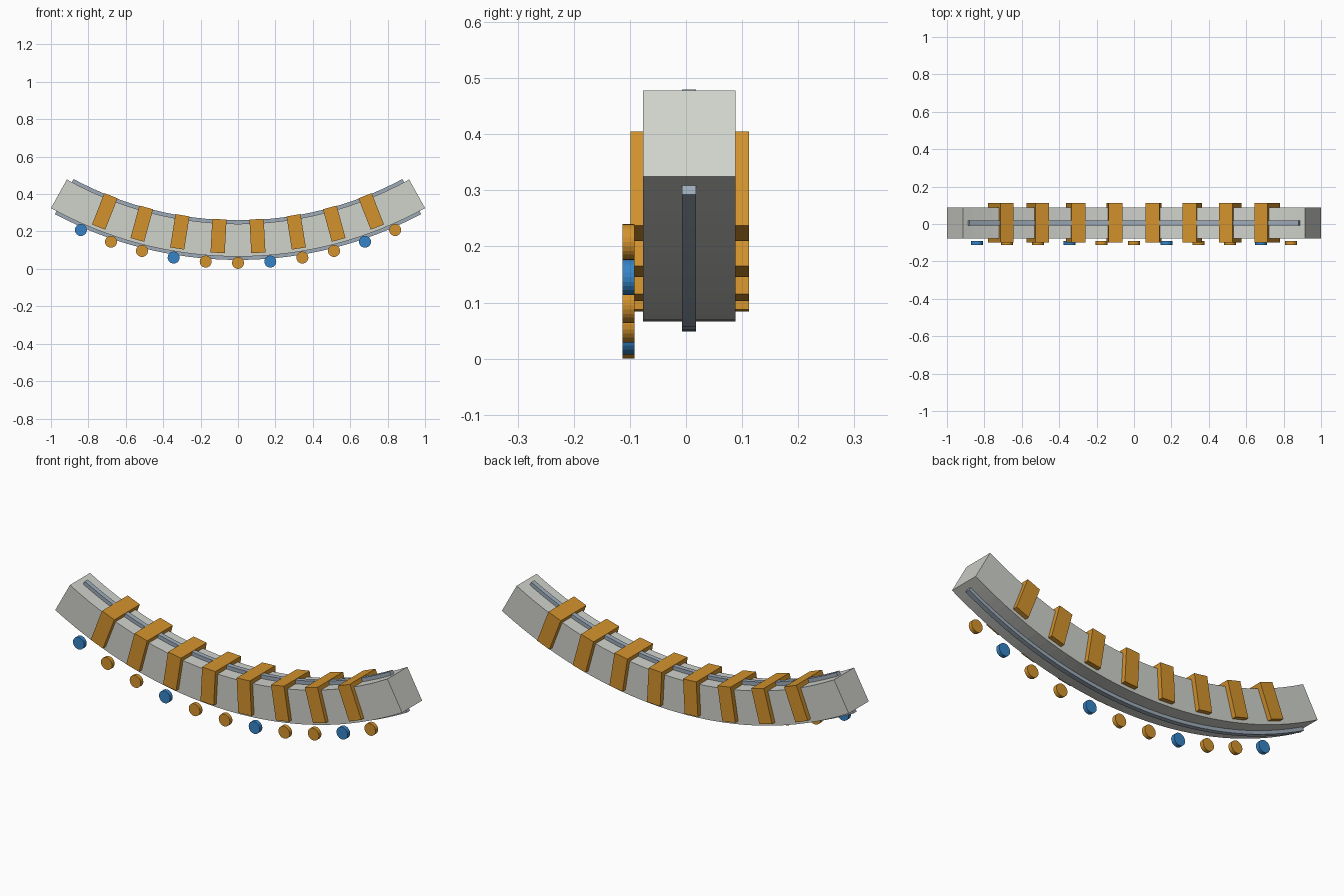
import bpy, bmesh, math
from mathutils import Matrix, Vector

cube = bpy.data.objects.get("Cube")
if cube:
    bpy.data.objects.remove(cube, do_unlink=True)

CENTRE_Z = 2.126          # centre of the shared bend
INNER, OUTER = 1.885, 2.06  # beam radii


def material(name, r, g, b):
    m = bpy.data.materials.new(name)
    m.use_nodes = True
    m.diffuse_color = (r, g, b, 1)
    m.node_tree.nodes["Principled BSDF"].inputs["Base Color"].default_value = (r, g, b, 1)
    return m


PALE = material("pale grey", 0.63, 0.645, 0.60)
STEEL = material("steel blue grey", 0.34, 0.41, 0.485)
ORANGE = material("orange", 0.65, 0.29, 0.026)
BLUE = material("blue", 0.037, 0.23, 0.57)


def finish(name, bm, mat):
    bmesh.ops.recalc_face_normals(bm, faces=bm.faces)
    mesh = bpy.data.meshes.new(name)
    bm.to_mesh(mesh)
    bm.free()
    mesh.materials.append(mat)
    obj = bpy.data.objects.new(name, mesh)
    bpy.context.collection.objects.link(obj)
    return obj


def on_bend(radius, angle, y=0.0):
    return Vector((radius * math.sin(angle), y, CENTRE_Z - radius * math.cos(angle)))


def curved_bar(name, r0, r1, y0, y1, half_angle, mat, steps=32):
    """Sweep a rectangular section along the bend."""
    bm = bmesh.new()
    rings = []
    for i in range(steps + 1):
        a = half_angle * (2 * i / steps - 1)
        rings.append([bm.verts.new(on_bend(r, a, y))
                      for r, y in ((r0, y0), (r0, y1), (r1, y1), (r1, y0))])
    for p, q in zip(rings, rings[1:]):
        for k in range(4):
            n = (k + 1) % 4
            bm.faces.new((p[k], p[n], q[n], q[k]))
    bm.faces.new(rings[0])
    bm.faces.new(rings[-1])
    return finish(name, bm, mat)


def saddle(name, angle):
    """Inverted U strap: section in y and radius, extruded along the bend."""
    top, low = 1.863, 2.043
    profile = [(-0.099, low), (-0.099, top), (0.112, top), (0.112, low),
               (0.088, low), (0.088, INNER), (-0.077, INNER), (-0.077, low)]
    bm = bmesh.new()
    face = bm.faces.new([bm.verts.new((-0.038, y, -r)) for y, r in profile])
    side = bmesh.ops.extrude_face_region(bm, geom=[face])
    moved = [v for v in side["geom"] if isinstance(v, bmesh.types.BMVert)]
    bmesh.ops.translate(bm, verts=moved, vec=(0.076, 0, 0))
    obj = finish(name, bm, ORANGE)
    obj.matrix_world = Matrix.Translation((0, 0, CENTRE_Z)) @ Matrix.Rotation(-angle, 4, 'Y')


def disc(name, angle, mat):
    bm = bmesh.new()
    bmesh.ops.create_cone(bm, cap_ends=True, segments=24, radius1=0.032,
                          radius2=0.032, depth=0.021)
    obj = finish(name, bm, mat)
    obj.matrix_world = (Matrix.Translation(on_bend(2.094, angle, -0.1025))
                        @ Matrix.Rotation(math.pi / 2, 4, 'X'))


# Beam and its two rails
curved_bar("curved_beam", INNER, OUTER, -0.077, 0.088, math.radians(29.04), PALE)
curved_bar("upper_rail", 1.866, INNER + 0.004, -0.007, 0.018, math.radians(28.1), STEEL)
curved_bar("lower_rail", OUTER - 0.004, 2.078, -0.007, 0.018, math.radians(28.1), STEEL)

# Straps over the beam
for i in range(8):
    saddle(f"strap_{i + 1}", math.radians((i - 3.5) * 6.11))

# Row of discs below the front edge, every third one blue
for i in range(11):
    disc(f"disc_{i + 1}", math.radians((i - 5) * 4.73), BLUE if i % 3 == 0 else ORANGE)
